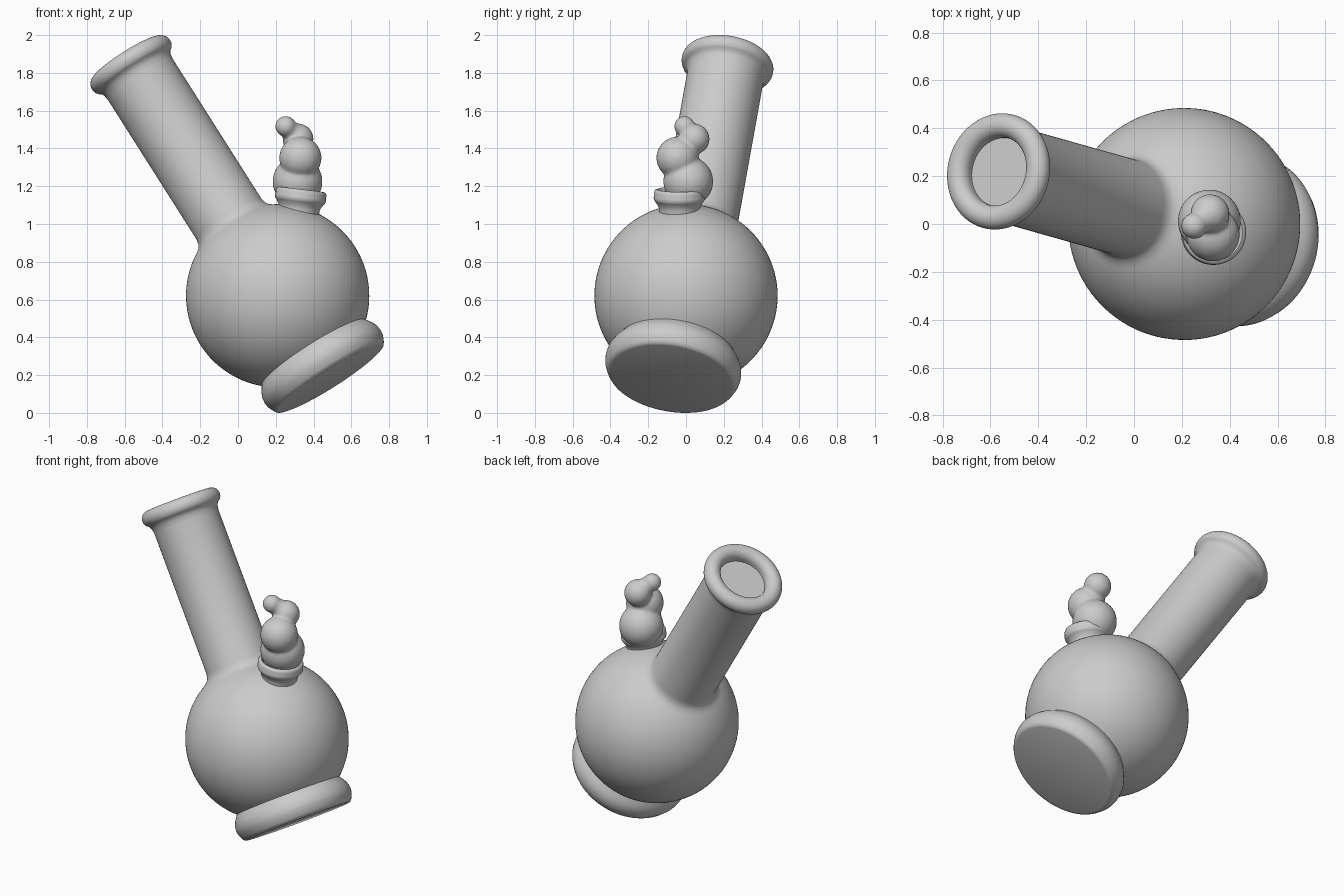
import bpy, bmesh
from math import sin, cos, pi, radians
from mathutils import Vector

if "Cube" in bpy.data.objects:
    bpy.data.objects.remove(bpy.data.objects["Cube"])


def arc(cr, ct, rad, a0, a1, n):
    """Profile points (radius, height) on an arc; angles in degrees."""
    out = []
    for i in range(n + 1):
        a = radians(a0 + (a1 - a0) * i / n)
        out.append((cr + rad * cos(a), ct + rad * sin(a)))
    return out


def finish(name, bm):
    bmesh.ops.recalc_face_normals(bm, faces=bm.faces)
    me = bpy.data.meshes.new(name)
    bm.to_mesh(me)
    bm.free()
    ob = bpy.data.objects.new(name, me)
    bpy.context.collection.objects.link(ob)
    for o in bpy.context.selected_objects:
        o.select_set(False)
    ob.select_set(True)
    bpy.context.view_layer.objects.active = ob
    bpy.ops.object.shade_smooth_by_angle(angle=radians(50))
    return ob


def lathe(name, profile, origin, axis, n=96):
    """Revolve a profile about an axis; both ends get a flat cap."""
    bm = bmesh.new()
    rings = [[bm.verts.new((r * cos(2 * pi * i / n), r * sin(2 * pi * i / n), h))
              for i in range(n)] for r, h in profile]
    for a, b in zip(rings, rings[1:]):
        for i in range(n):
            j = (i + 1) % n
            bm.faces.new((a[i], a[j], b[j], b[i]))
    bm.faces.new(rings[0])
    bm.faces.new(rings[-1])
    ob = finish(name, bm)
    ob.rotation_mode = 'QUATERNION'
    ob.rotation_quaternion = Vector((0, 0, 1)).rotation_difference(Vector(axis).normalized())
    ob.location = origin
    return ob


# Foot, round chamber, neck tube and lip: one turned body on a leaning axis
profile = [(0.322, -0.525), (0.336, -0.521), (0.346, -0.507), (0.360, -0.475),
           (0.363, -0.45), (0.359, -0.42), (0.348, -0.395), (0.335, -0.376)]
profile += arc(0, 0, 0.485, -48, 60, 48)
profile += [(0.222, 0.436), (0.210, 0.455), (0.203, 0.485),
            (0.203, 1.37), (0.207, 1.40), (0.217, 1.422)]
profile += arc(0.195, 1.465, 0.05, -45, 180, 20)
profile += [(0.145, 1.445)]
lathe("vessel_body", profile, (0.21, 0, 0.62), (-0.53, 0.15, 0.835))

# Small cup on the shoulder
cup = [(0.11, -0.12), (0.108, -0.05), (0.113, -0.035)]
cup += arc(0.103, 0.01, 0.033, -50, 20, 8)
cup += [(0.135, 0.038), (0.129, 0.05), (0.118, 0.054), (0.109, 0.048), (0.105, 0.02)]
lathe("side_cup", cup, (0.33, -0.035, 1.13), (0.12, 0, 0.99), 64)

# Twisting plume rising from the cup: spheres fused together and softened
bm = bmesh.new()
for x, y, z, r in [(0.315, 0.012, 1.225, 0.132), (0.33, -0.045, 1.35, 0.112),
                   (0.318, 0.043, 1.45, 0.082), (0.285, 0.018, 1.487, 0.056),
                   (0.252, -0.008, 1.517, 0.055)]:
    s = bmesh.ops.create_icosphere(bm, subdivisions=4, radius=r)
    bmesh.ops.translate(bm, verts=s["verts"], vec=(x, y, z))
plume = finish("smoke_plume", bm)
rm = plume.modifiers.new("fuse", 'REMESH')
rm.mode = 'VOXEL'
rm.voxel_size = 0.009
rm.use_smooth_shade = True
sm = plume.modifiers.new("soften", 'SMOOTH')
sm.factor = 0.5
sm.iterations = 8
